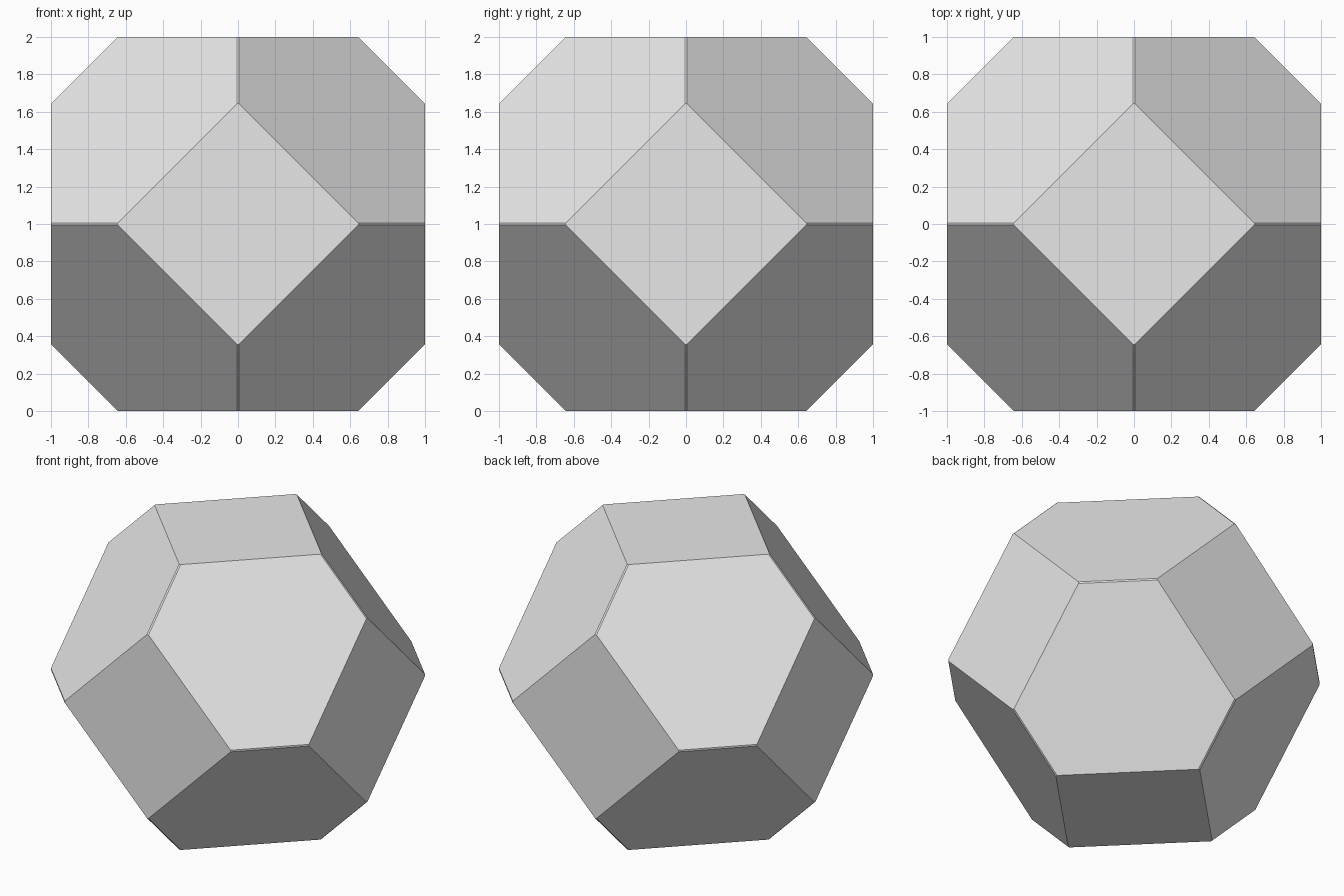
import bpy
import bmesh
from itertools import permutations, product
from math import radians

cube = bpy.data.objects.get("Cube")
if cube:
    bpy.data.objects.remove(cube, do_unlink=True)

# Corner distances: sliver half-width, diamond half-width, outer half-size
SLIVER, DIAMOND, OUTER = 0.006, 0.643, 1.0

# Plain grey material
grey = bpy.data.materials.new("light_grey")
grey.use_nodes = True
colour = (0.8, 0.8, 0.8, 1)
grey.diffuse_color = colour
grey.node_tree.nodes["Principled BSDF"].inputs["Base Color"].default_value = colour

# Every signed ordering of the distances is a corner of the solid
bm = bmesh.new()
for corner in permutations((SLIVER, DIAMOND, OUTER)):
    for signs in product((-1, 1), repeat=3):
        x, y, z = (c * s for c, s in zip(corner, signs))
        bm.verts.new((x, y, z + OUTER))

# Wrap the corners, then merge the triangles into flat faces
bmesh.ops.convex_hull(bm, input=bm.verts)
bmesh.ops.dissolve_limit(bm, angle_limit=radians(2), verts=bm.verts, edges=bm.edges)
bmesh.ops.recalc_face_normals(bm, faces=bm.faces)

mesh = bpy.data.meshes.new("faceted_solid")
bm.to_mesh(mesh)
bm.free()
mesh.materials.append(grey)
solid = bpy.data.objects.new("faceted_solid", mesh)
bpy.context.collection.objects.link(solid)
